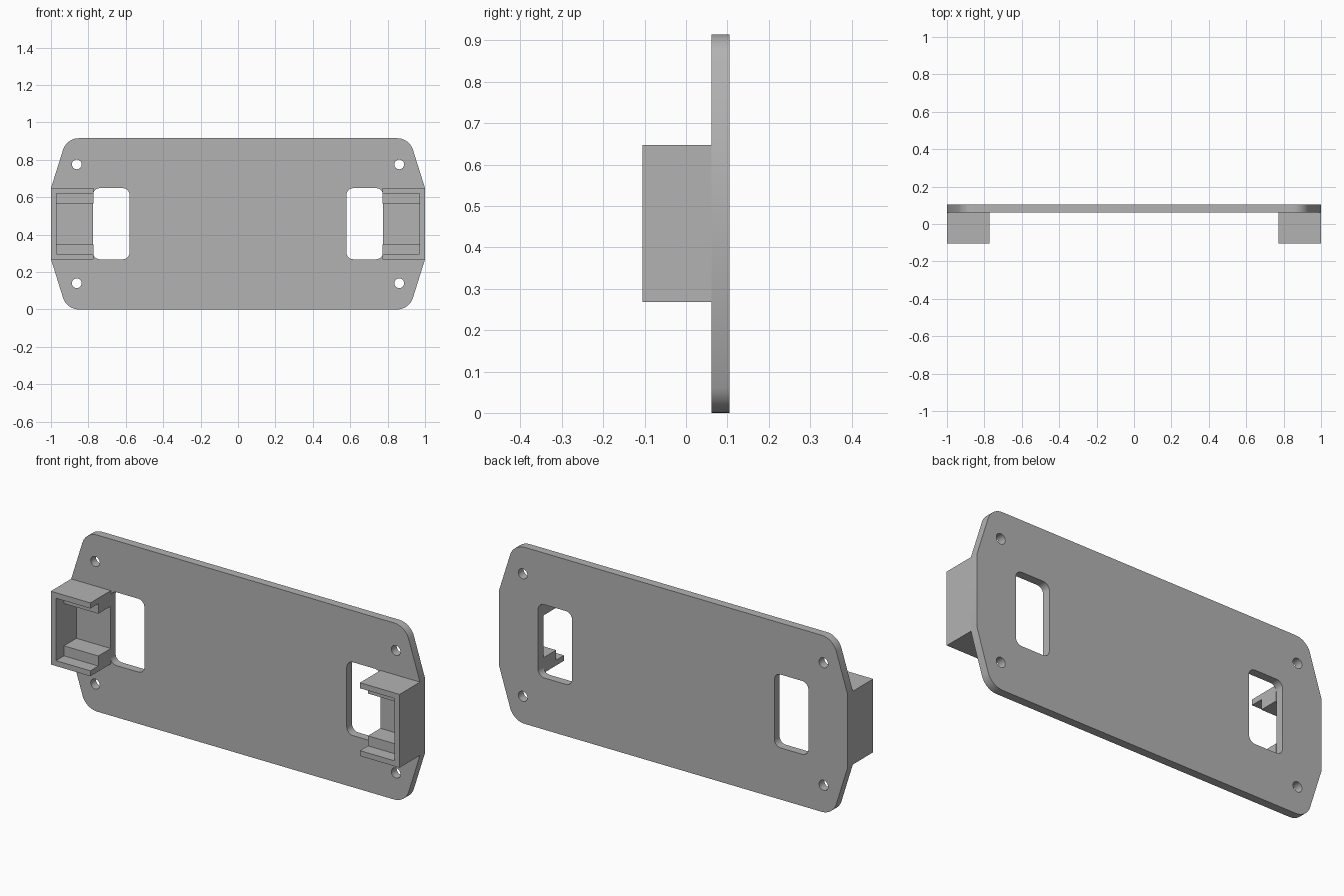
import bpy, bmesh, math
from mathutils import Vector

cube = bpy.data.objects.get("Cube")
if cube:
    bpy.data.objects.remove(cube)

grey = bpy.data.materials.new("plain grey")
grey.use_nodes = True
colour = (0.45, 0.45, 0.45, 1)
grey.diffuse_color = colour
grey.node_tree.nodes["Principled BSDF"].inputs["Base Color"].default_value = colour

HEIGHT = 0.915
MID = HEIGHT / 2
FRONT, PLATE_FRONT, BACK = -0.105, 0.062, 0.105


def activate(obj):
    bpy.ops.object.select_all(action='DESELECT')
    obj.select_set(True)
    bpy.context.view_layer.objects.active = obj


def rounded(corners, radii, steps=10):
    """Round each corner of a convex polygon with a circular arc."""
    out = []
    for i, (corner, r) in enumerate(zip(corners, radii)):
        p = Vector(corner)
        a = (Vector(corners[i - 1]) - p).normalized()
        b = (Vector(corners[(i + 1) % len(corners)]) - p).normalized()
        if r == 0:
            out.append(p)
            continue
        half = a.angle(b) / 2
        centre = p + (a + b).normalized() * (r / math.sin(half))
        start = p + a * (r / math.tan(half)) - centre
        end = p + b * (r / math.tan(half)) - centre
        sweep = start.angle(end)
        for k in range(steps + 1):
            t = k / steps
            out.append(centre + (start * math.sin((1 - t) * sweep)
                                 + end * math.sin(t * sweep)) / math.sin(sweep))
    return out


def prism(name, profile, x0, x1):
    """Extrude a (y, z) profile along x."""
    bm = bmesh.new()
    face = bm.faces.new([bm.verts.new((x0, y, z)) for y, z in profile])
    grown = bmesh.ops.extrude_face_region(bm, geom=[face])["geom"]
    bmesh.ops.translate(bm, vec=(x1 - x0, 0, 0),
                        verts=[v for v in grown if isinstance(v, bmesh.types.BMVert)])
    bmesh.ops.recalc_face_normals(bm, faces=bm.faces)
    mesh = bpy.data.meshes.new(name)
    bm.to_mesh(mesh)
    bm.free()
    obj = bpy.data.objects.new(name, mesh)
    bpy.context.collection.objects.link(obj)
    return obj


# Plate outline: tapered ends with rounded top and bottom corners
right_side = [(0.916, 0), (1, 0.268), (1, 0.648), (0.916, HEIGHT)]
outline = right_side + [(-x, z) for x, z in reversed(right_side)]
loops = [rounded(outline, [0.088, 0, 0, 0.088] * 2)]

# Two rounded windows and four screw holes
for s in (-1, 1):
    window = [(s * 0.58, 0.268), (s * 0.775, 0.268), (s * 0.775, 0.648), (s * 0.58, 0.648)]
    loops.append(rounded(window, [0.036] * 4))
    for z in (0.14, HEIGHT - 0.14):
        angles = [math.tau * k / 32 for k in range(32)]
        loops.append([Vector((s * 0.862 + 0.026 * math.cos(a), z + 0.026 * math.sin(a)))
                      for a in angles])

curve = bpy.data.curves.new("plate", 'CURVE')
curve.dimensions = '2D'
curve.fill_mode = 'BOTH'
curve.extrude = (BACK - PLATE_FRONT) / 2
for loop in loops:
    spline = curve.splines.new('POLY')
    spline.points.add(len(loop) - 1)
    spline.use_cyclic_u = True
    for point, co in zip(spline.points, loop):
        point.co = (co.x, co.y, 0, 1)
plate = bpy.data.objects.new("plate", curve)
bpy.context.collection.objects.link(plate)
plate.rotation_euler.x = math.pi / 2
plate.location.y = (BACK + PLATE_FRONT) / 2
activate(plate)
bpy.ops.object.convert(target='MESH')
plate = bpy.context.object
bm = bmesh.new()
bm.from_mesh(plate.data)
bmesh.ops.remove_doubles(bm, verts=bm.verts, dist=0.0001)
bmesh.ops.recalc_face_normals(bm, faces=bm.faces)
bm.to_mesh(plate.data)
bm.free()
bpy.ops.object.shade_smooth_by_angle(angle=math.radians(30))

# End holders: a block with a stepped channel, open to the front and inwards
block = [(FRONT, 0.268), (PLATE_FRONT, 0.268), (PLATE_FRONT, 0.648), (FRONT, 0.648)]
holders = prism("end_holders", block, 0.773, 1)
step_y = -0.04
lower = [(-0.2, 0.296), (step_y, 0.296), (step_y, 0.348), (0.2, 0.348)]
channel = lower + [(y, 2 * MID - z) for y, z in reversed(lower)]
cutter = prism("channel_cutter", channel, 0.7, 0.97)
cutter.hide_render = True
cut = holders.modifiers.new("channel", 'BOOLEAN')
cut.operation = 'DIFFERENCE'
cut.solver = 'EXACT'
cut.object = cutter
mirror = holders.modifiers.new("both ends", 'MIRROR')
mirror.use_axis[0] = True
activate(holders)
for name in [m.name for m in holders.modifiers]:
    bpy.ops.object.modifier_apply(modifier=name)
bpy.data.objects.remove(cutter)

for obj in (plate, holders):
    obj.data.materials.clear()
    obj.data.materials.append(grey)
